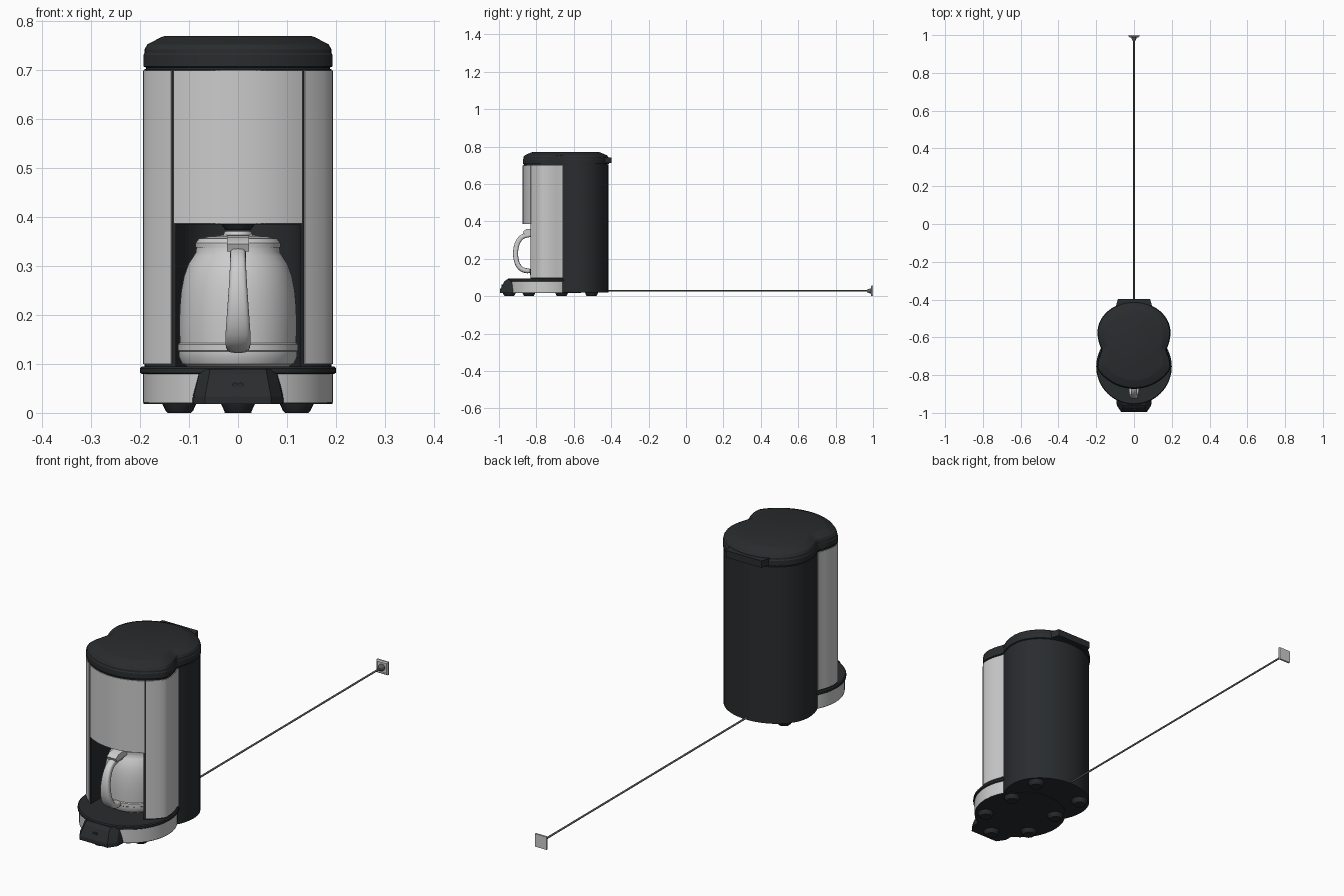
import bpy, bmesh
from math import sin, cos, pi, sqrt, radians
from mathutils import Vector

if "Cube" in bpy.data.objects:
    bpy.data.objects.remove(bpy.data.objects["Cube"])

def material(name, rgb):
    m = bpy.data.materials.new(name)
    m.diffuse_color = (*rgb, 1)
    m.use_nodes = True
    m.node_tree.nodes["Principled BSDF"].inputs["Base Color"].default_value = m.diffuse_color
    return m

DARK = material("dark_plastic", (0.022, 0.025, 0.027))
CORD = material("cord_grey", (0.12, 0.12, 0.13))

def loft(name, rings, mat=None, subsurf=0, angle=35):
    """Skin a list of equal-length 3D rings and cap both ends."""
    bm = bmesh.new()
    vs = [[bm.verts.new(p) for p in r] for r in rings]
    n = len(rings[0])
    for a, b in zip(vs, vs[1:]):
        for i in range(n):
            j = (i + 1) % n
            bm.faces.new((a[i], a[j], b[j], b[i]))
    bm.faces.new(vs[0][::-1])
    bm.faces.new(vs[-1])
    bmesh.ops.recalc_face_normals(bm, faces=bm.faces)
    me = bpy.data.meshes.new(name)
    bm.to_mesh(me)
    bm.free()
    ob = bpy.data.objects.new(name, me)
    bpy.context.collection.objects.link(ob)
    if mat:
        me.materials.append(mat)
    bpy.ops.object.select_all(action='DESELECT')
    ob.select_set(True)
    bpy.context.view_layer.objects.active = ob
    bpy.ops.object.shade_smooth_by_angle(angle=radians(angle))
    if subsurf:
        ob.modifiers.new("subsurf", 'SUBSURF').levels = subsurf
        ob.modifiers["subsurf"].render_levels = subsurf
    return ob

def lathe(name, x, y, profile, mat=None, n=48):
    return loft(name, [[(x + r * cos(2 * pi * i / n), y + r * sin(2 * pi * i / n), z)
                        for i in range(n)] for r, z in profile], mat)

def prism(name, pts, z0, z1, mat=None):
    return loft(name, [[(x, y, z) for x, y in pts] for z in (z0, z1)], mat)

def mirrored(half):
    """Close a right-hand half outline whose ends lie on x = 0."""
    return half + [(-x, y) for x, y in half[-2:0:-1]]

def strip(name, pts, t, z0, z1):
    """Thin sheet following an outline, thickened outward."""
    out = []
    for i, p in enumerate(pts):
        a, b = pts[max(i - 1, 0)], pts[min(i + 1, len(pts) - 1)]
        d = Vector((b[0] - a[0], b[1] - a[1])).normalized()
        out.append((p[0] + d.y * t, p[1] - d.x * t))
    return prism(name, out + pts[::-1], z0, z1)

# Body plan: shallow front arc, round sides, waist, rounded back
def front_y(x):
    return -0.639 - sqrt(0.231 ** 2 - x * x)

R = 0.191
BACK, FRONT, WAIST = -0.575, -0.755, -0.66
arc_xs = [0.135 + 0.0125 * i for i in range(5)]
side = [(x, front_y(x)) for x in arc_xs] + [(0.190, -0.765)]
side += [(sqrt(R * R - (y - FRONT) ** 2), y) for y in (-0.755, -0.735, -0.715, -0.695, -0.675)]
side.append((0.171, WAIST))
rear = [(sqrt(R * R - (y - BACK) ** 2), y) for y in (-0.645, -0.625, -0.60)]
rear += [(R * cos(a), BACK + 0.16 * sin(a)) for a in [pi / 2 * i / 16 for i in range(17)]]
rear[-1] = (0, rear[-1][1])
half = [(x, front_y(x)) for x in [0.0135 * i for i in range(10)]] + side + rear
outline = mirrored(half)

# Body: upper housing, lower housing with carafe bay, rear foot section
prism("upper_housing", outline, 0.385, 0.703, DARK)
bay = [(0.127 * sin(a), -0.71 + 0.127 * cos(a)) for a in [pi / 2 * i / 16 for i in range(17)]]
bay[0] = (0, -0.583)
lower = bay + [(0.127, front_y(0.127))] + side + rear
prism("lower_housing", mirrored(lower), 0.09, 0.385, DARK)
prism("rear_base", mirrored([(0, WAIST), (0.171, WAIST)] + rear), 0.02, 0.09, DARK)

# Steel cladding
strip("front_panel", [(x, front_y(x)) for x in [-0.13 + 0.013 * i for i in range(21)]],
      0.003, 0.387, 0.70)
strip("right_side_panel", side, 0.003, 0.10, 0.70)
strip("left_side_panel", [(-x, y) for x, y in side[::-1]], 0.003, 0.10, 0.70)

# Lid with stepped rim and chamfered top
def scaled(s, z):
    return [(x * s, -0.645 + (y + 0.645) * s, z) for x, y in outline]

loft("lid", [scaled(s, z) for s, z in (
    (0.98, 0.70), (0.985, 0.706), (1.012, 0.708), (1.012, 0.731), (1.0, 0.735),
    (1.0, 0.743), (0.97, 0.753), (0.83, 0.767), (0.79, 0.77))], DARK, angle=25)
prism("lid_hinge", [(-0.10, -0.45), (-0.085, -0.397), (0.085, -0.397), (0.10, -0.45)],
      0.711, 0.741, DARK)

# Base
lathe("base_band", 0, FRONT, [(0.194, 0.021), (0.194, 0.081)], None, 72)
lathe("base_underside", 0, FRONT, [(0.193, 0.018), (0.193, 0.03)], DARK, 72)
lathe("base_plate", 0, FRONT,
      [(0.196, 0.079), (0.20, 0.082), (0.20, 0.091), (0.196, 0.095)], DARK, 72)

# Control panel and switch
def panel_ring(y, w, z):
    return [(-w - 0.012, -0.90, z), (-w - 0.008, y + 0.035, z), (-w * 0.82, y, z),
            (w * 0.82, y, z), (w + 0.008, y + 0.035, z), (w + 0.012, -0.90, z)]

loft("control_panel", [panel_ring(-0.995, 0.083, 0.018), panel_ring(-0.995, 0.082, 0.034),
                       panel_ring(-0.972, 0.072, 0.078), panel_ring(-0.958, 0.07, 0.09)],
     DARK, angle=20)
for x in (-0.006, 0.006):
    loft("switch", [[(x + 0.006 * cos(a), y, 0.057 + 0.005 * sin(a))
                     for a in [pi * i / 8 for i in range(16)]] for y in (-0.97, -0.987)], DARK)

# Feet
for x, y in [(s * 0.12, y) for s in (-1, 1) for y in (-0.505, -0.665, -0.84)] + [(0, -0.945)]:
    lathe("foot", x, y, [(0.024, 0), (0.028, 0.004), (0.036, 0.021)], DARK, 20)

# Carafe
CY = -0.712
lathe("carafe_body", 0, CY, [
    (0.105, 0.095), (0.114, 0.10), (0.121, 0.115), (0.121, 0.125), (0.123, 0.127),
    (0.123, 0.14), (0.119, 0.143), (0.120, 0.18), (0.119, 0.215), (0.116, 0.25),
    (0.110, 0.28), (0.101, 0.305), (0.091, 0.32), (0.086, 0.328), (0.085, 0.34)], None, 64)
lathe("carafe_lid", 0, CY, [
    (0.087, 0.338), (0.087, 0.347), (0.080, 0.356), (0.062, 0.36), (0.03, 0.364),
    (0.027, 0.371), (0.02, 0.373)])
lathe("drip_nozzle", 0, CY, [(0.026, 0.374), (0.036, 0.388)], DARK, 24)

# Carafe handle: rounded section swept along a D-shaped path (y, z, half width)
path = [(-0.79, 0.332, 0.017), (-0.84, 0.330, 0.017), (-0.875, 0.322, 0.016),
        (-0.897, 0.298, 0.017), (-0.910, 0.26, 0.019), (-0.913, 0.22, 0.022),
        (-0.906, 0.18, 0.025), (-0.89, 0.15, 0.027), (-0.865, 0.136, 0.026),
        (-0.825, 0.134, 0.024)]
rings = []
for i, (y, z, w) in enumerate(path):
    a, b = path[max(i - 1, 0)], path[min(i + 1, len(path) - 1)]
    d = Vector((b[0] - a[0], b[1] - a[1])).normalized()
    ring = []
    for k in range(12):
        c, s = cos(pi * k / 6), sin(pi * k / 6)
        t = 0.014 * (abs(s) ** 0.6) * (1 if s > 0 else -1)
        ring.append((w * (abs(c) ** 0.6) * (1 if c > 0 else -1), y - d.y * t, z + d.x * t))
    rings.append(ring)
loft("carafe_handle", rings, None, 1, 60)

# Thumb latch on the carafe lid
latch = [(-0.79, 0.335), (-0.865, 0.330), (-0.872, 0.345), (-0.855, 0.358), (-0.79, 0.362)]
loft("thumb_latch", [[(x, y, z) for y, z in latch] for x in (-0.022, 0.022)])

# Power cord, plug and wall plate, built along y
def along_y(name, sections, n, mat=None, rot=0.0):
    return loft(name, [[(r * cos(2 * pi * i / n + rot), y, 0.028 + r * sin(2 * pi * i / n + rot))
                        for i in range(n)] for y, r in sections], mat)

along_y("power_cord", [(-0.43, 0.004), (0.98, 0.004)], 12, CORD)
along_y("plug", [(0.968, 0.007), (0.978, 0.011), (0.986, 0.014), (0.992, 0.014)], 16, CORD)
q = sqrt(2)
along_y("wall_plate", [(0.992, 0.017 * q), (0.992, 0.021 * q), (0.988, 0.023 * q),
                       (0.992, 0.028 * q), (1.0, 0.028 * q)], 4, None, pi / 4)
